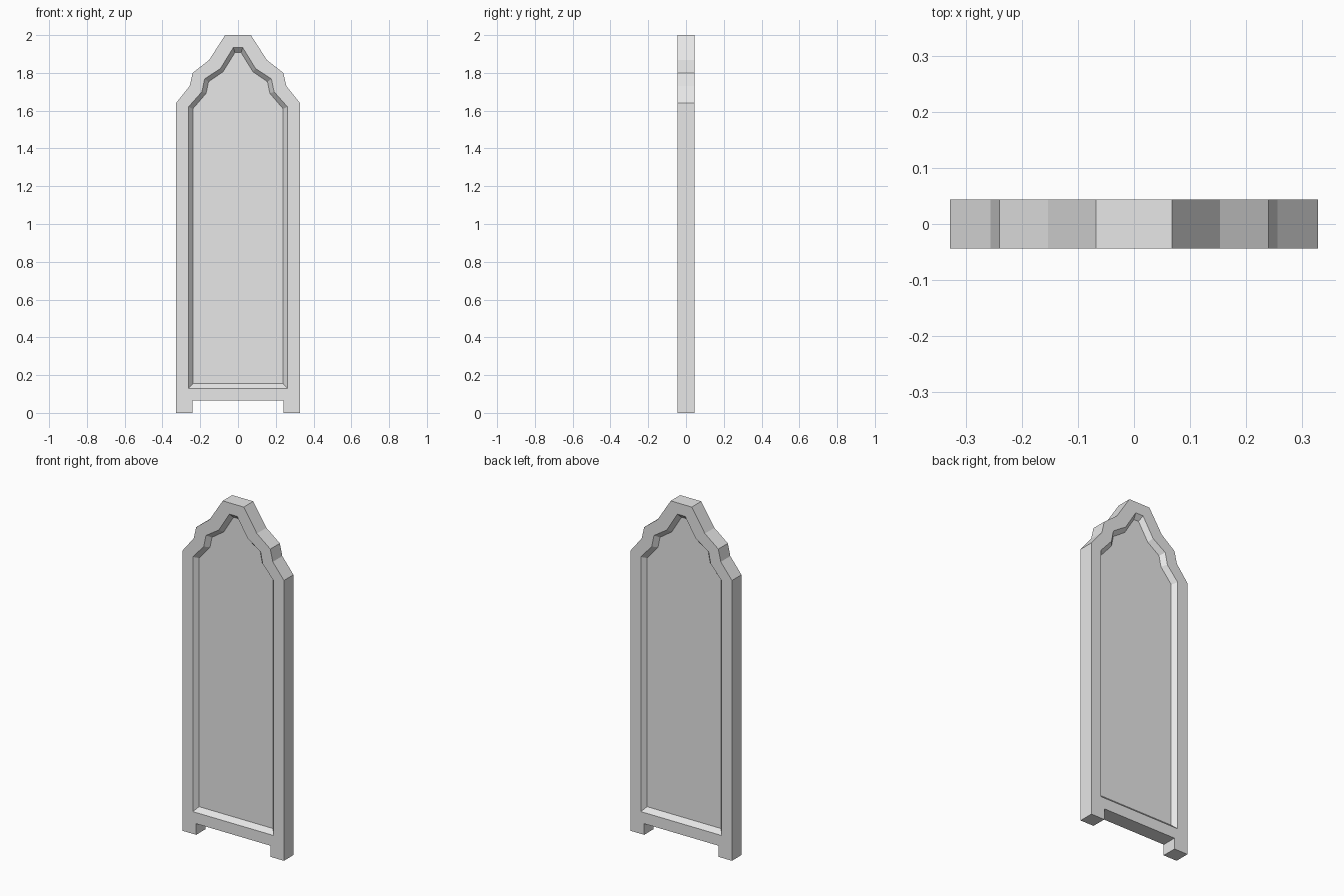
import bpy, bmesh
from mathutils import Vector

cube = bpy.data.objects.get("Cube")
if cube:
    bpy.data.objects.remove(cube, do_unlink=True)

HALF_DEPTH = 0.044     # half thickness of the frame
PANEL_DEPTH = 0.018    # half thickness of the sunken panel
LEG = 0.065            # height of the feet

# Right-hand halves (x, z), bottom to top, matching point for point
OUTER = [(.24, LEG), (.328, LEG), (.328, 1.64), (.256, 1.73), (.24, 1.8), (.153, 1.868), (.068, 2)]
RIM = [(.235, .13), (.262, .13), (.262, 1.62), (.191, 1.7), (.177, 1.768), (.093, 1.823), (.025, 1.934)]
PANEL = [(.21, .155), (.239, .155), (.239, 1.61), (.169, 1.691), (.156, 1.753), (.079, 1.806), (.016, 1.908)]


def make_loop(bm, half, y):
    """Mirror a half outline into a closed ring of vertices."""
    ring = half + [(-x, z) for x, z in reversed(half)]
    return [bm.verts.new((x, y, z)) for x, z in ring]


def bridge(bm, a, b):
    """Join two matching rings with quads."""
    n = len(a)
    return [bm.faces.new((a[i], a[(i + 1) % n], b[(i + 1) % n], b[i])) for i in range(n)]


stone = bpy.data.materials.new("light_grey")
stone.use_nodes = True
grey = (0.8, 0.8, 0.8, 1)
stone.diffuse_color = grey
stone.node_tree.nodes["Principled BSDF"].inputs["Base Color"].default_value = grey

bm = bmesh.new()

# Front and back: flat frame, slanted rim, sunken panel
outer_loops = []
for side in (-1, 1):
    outer = make_loop(bm, OUTER, side * HALF_DEPTH)
    rim = make_loop(bm, RIM, side * HALF_DEPTH)
    panel = make_loop(bm, PANEL, side * PANEL_DEPTH)
    bridge(bm, outer, rim)
    bridge(bm, rim, panel)
    bm.faces.new(panel)
    outer_loops.append(outer)

# Edge of the board
walls = bridge(bm, *outer_loops)
bmesh.ops.recalc_face_normals(bm, faces=bm.faces)

# Feet pulled down from the outer ends of the underside
undersides = [f for f in walls if f.normal.z < -0.99 and abs(f.calc_center_median().x) > 0.2]
feet = bmesh.ops.extrude_face_region(bm, geom=undersides)
bmesh.ops.translate(bm, vec=Vector((0, 0, -LEG)),
                    verts=[v for v in feet["geom"] if isinstance(v, bmesh.types.BMVert)])
bmesh.ops.delete(bm, geom=[f for f in undersides if f.is_valid], context="FACES_ONLY")
bmesh.ops.recalc_face_normals(bm, faces=bm.faces)

mesh = bpy.data.meshes.new("arched_panel")
bm.to_mesh(mesh)
bm.free()
mesh.materials.append(stone)
board = bpy.data.objects.new("arched_panel", mesh)
bpy.context.collection.objects.link(board)
